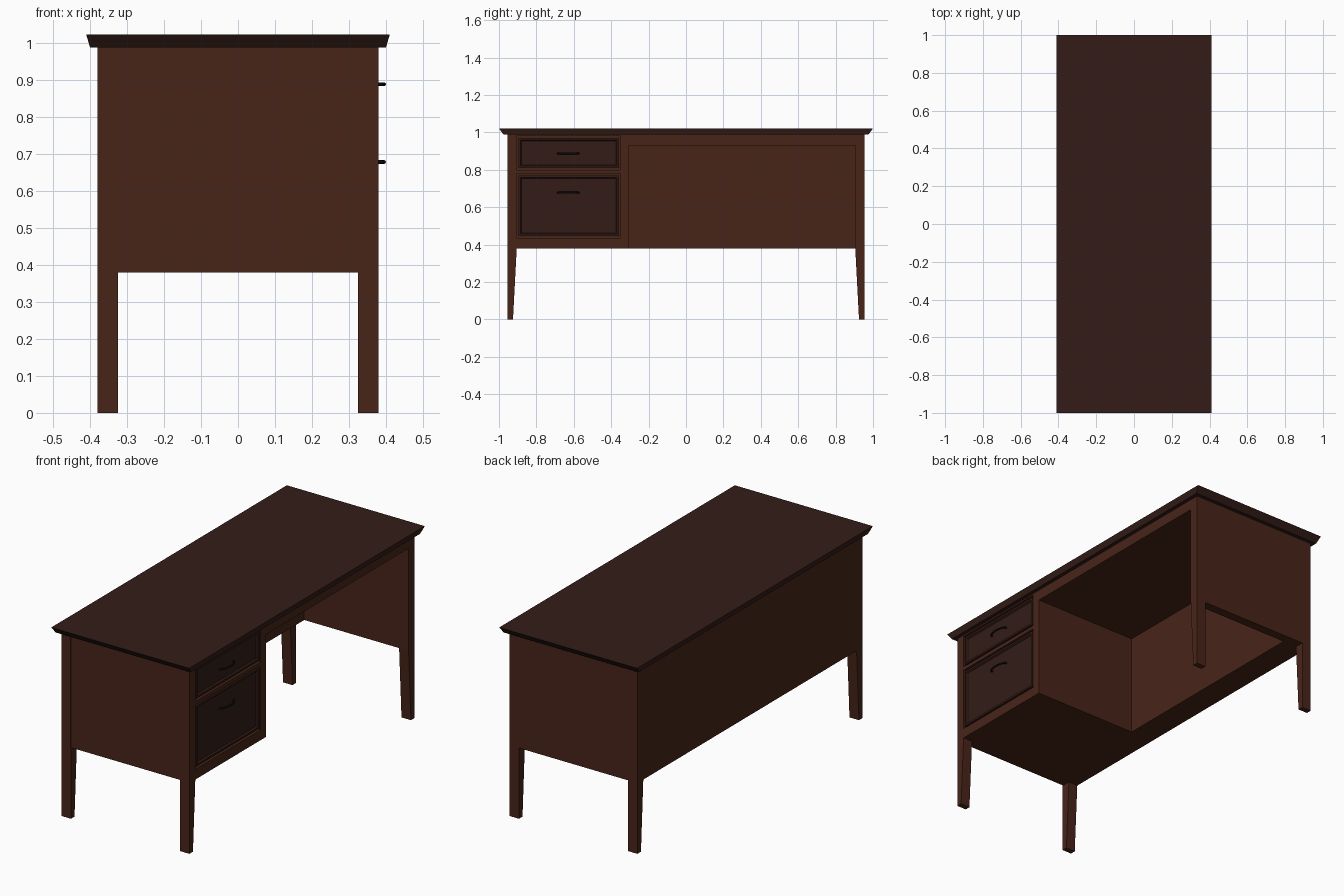
import bpy, bmesh, math

if "Cube" in bpy.data.objects:
    bpy.data.objects.remove(bpy.data.objects["Cube"])


def material(name, rgb):
    m = bpy.data.materials.new(name)
    m.diffuse_color = (*rgb, 1)
    m.use_nodes = True
    m.node_tree.nodes["Principled BSDF"].inputs["Base Color"].default_value = m.diffuse_color
    return m


WOOD = material("brown_wood", (0.064, 0.018, 0.0095))
DARK = material("dark_wood", (0.033, 0.012, 0.0085))
METAL = material("black_metal", (0.008, 0.008, 0.009))


def finish(name, bm, mat=None):
    bmesh.ops.recalc_face_normals(bm, faces=bm.faces)
    me = bpy.data.meshes.new(name)
    bm.to_mesh(me)
    bm.free()
    ob = bpy.data.objects.new(name, me)
    bpy.context.collection.objects.link(ob)
    if mat:
        me.materials.append(mat)
    return ob


def add_box(bm, x, y, z):
    """Box from (min, max) pairs; returns its new vertices."""
    verts = bmesh.ops.create_cube(bm, size=1)["verts"]
    for v in verts:
        v.co = [r[0] if c < 0 else r[1] for c, r in zip(v.co, (x, y, z))]
    return verts


# Table top, narrower at its underside
bm = bmesh.new()
for v in add_box(bm, (-0.41, 0.41), (-1, 1), (0.988, 1.022)):
    if v.co.z < 1:
        v.co.x *= 0.40 / 0.41
        v.co.y *= 0.975
finish("table_top", bm, DARK)

# Desk body
bm = bmesh.new()
add_box(bm, (-0.38, 0.38), (-0.955, 0.955), (0.38, 0.988))
body = finish("desk_body", bm, WOOD)

# Cutter: knee space, drawer openings, recessed end panel
DRAWERS = {"upper": (0.80, 0.98, 0.888), "lower": (0.435, 0.78, 0.678)}
bm = bmesh.new()
add_box(bm, (-0.24, 0.5), (-0.305, 0.905), (0.2, 0.93))
add_box(bm, (-0.326, 0.322), (-1.1, -0.951), (0.2, 1.1))
for z0, z1, _ in DRAWERS.values():
    add_box(bm, (0.36, 0.5), (-0.905, -0.35), (z0, z1))
cutter = finish("body_cutter", bm)
cutter.hide_render = True
cutter.display_type = 'WIRE'
mod = body.modifiers.new("openings", 'BOOLEAN')
mod.operation = 'DIFFERENCE'
mod.solver = 'EXACT'
mod.object = cutter

# Legs, tapered on the inner side
for sx, xn in ((1, "right"), (-1, "left")):
    for sy, yn in ((-1, "front"), (1, "back")):
        bm = bmesh.new()
        xs = sorted((sx * 0.38, sx * 0.324))
        ys = sorted((sy * 0.955, sy * 0.905))
        for v in add_box(bm, xs, ys, (0, 0.38)):
            if v.co.z < 0.1 and abs(v.co.y) < 0.93:
                v.co.y = sy * 0.925
        finish(f"{yn}_{xn}_leg", bm, WOOD)

# Drawer fronts with a raised rim, and bowed handles
for name, (z0, z1, hz) in DRAWERS.items():
    bm = bmesh.new()
    add_box(bm, (0.359, 0.379), (-0.896, -0.359), (z0 + 0.011, z1 - 0.009))
    bm.normal_update()
    front = max(bm.faces, key=lambda f: f.calc_center_median().x)
    bmesh.ops.inset_region(bm, faces=[front], thickness=0.015)
    bmesh.ops.inset_region(bm, faces=[front], thickness=0.008, depth=-0.008)
    finish(f"{name}_drawer_front", bm, DARK)

    cu = bpy.data.curves.new(f"{name}_handle", 'CURVE')
    cu.dimensions = '3D'
    cu.bevel_depth = 0.005
    cu.bevel_resolution = 2
    cu.use_fill_caps = True
    sp = cu.splines.new('POLY')
    n = 12
    sp.points.add(n)
    for i, p in enumerate(sp.points):
        a = math.pi * i / n
        p.co = (0.368 + 0.027 * math.sin(a) ** 0.7,
                -0.63 - 0.057 * math.cos(a), hz, 1)
    ob = bpy.data.objects.new(f"{name}_handle", cu)
    bpy.context.collection.objects.link(ob)
    cu.materials.append(METAL)
    bpy.ops.object.select_all(action='DESELECT')
    ob.select_set(True)
    bpy.context.view_layer.objects.active = ob
    bpy.ops.object.convert(target='MESH')
    bpy.ops.object.shade_smooth_by_angle()
